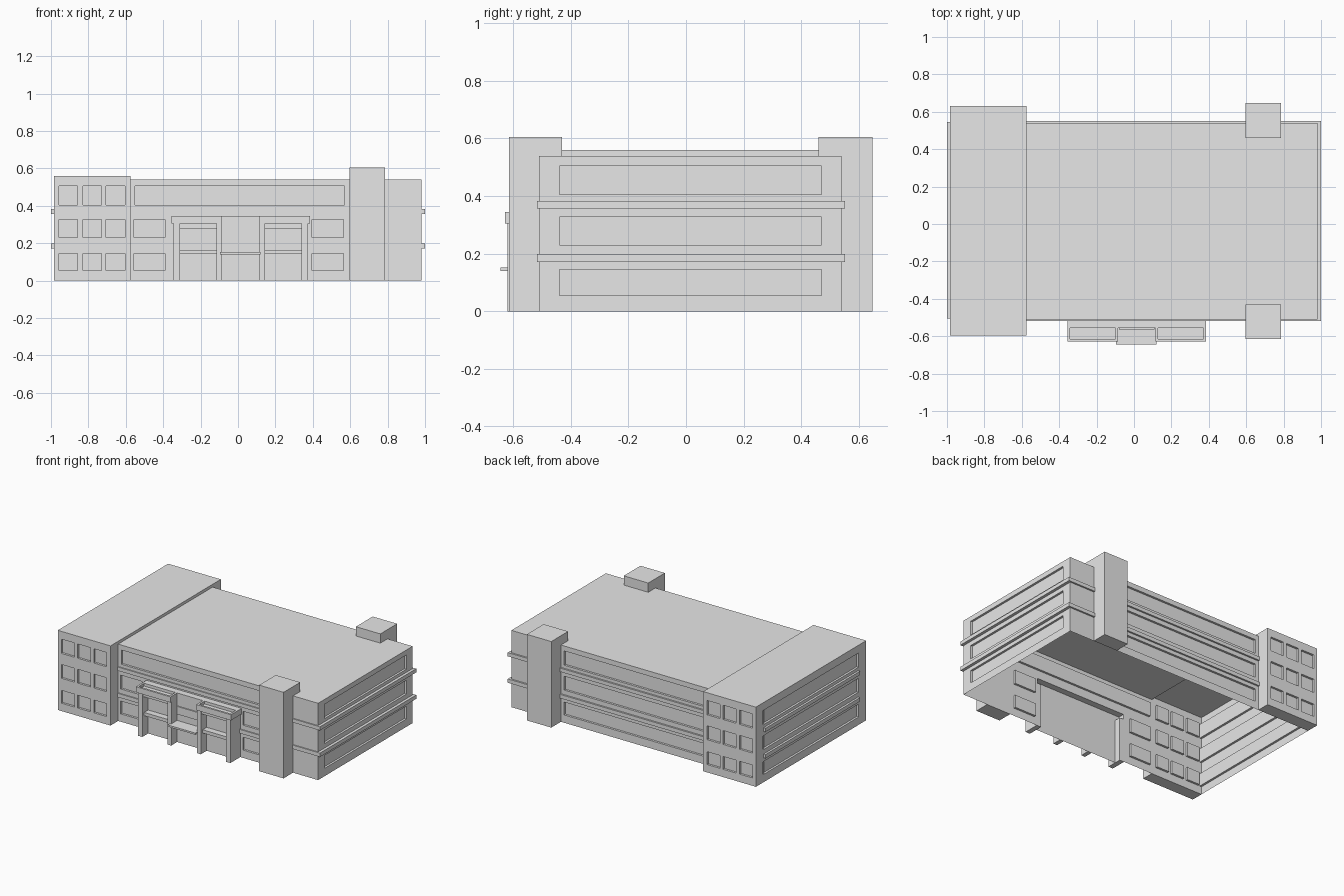
import bpy
import bmesh
from mathutils import Vector

cube = bpy.data.objects.get("Cube")
if cube:
    bpy.data.objects.remove(cube, do_unlink=True)

grey = bpy.data.materials.new("light_grey")
grey.use_nodes = True
grey.diffuse_color = (0.8, 0.8, 0.8, 1)
grey.node_tree.nodes["Principled BSDF"].inputs["Base Color"].default_value = (0.8, 0.8, 0.8, 1)

# Main dimensions
LEFT, RIGHT, WING = -0.985, 0.98, -0.575
FRONT, BACK = -0.51, 0.54
WING_FRONT, WING_BACK = -0.595, 0.63
ROOF, WING_ROOF = 0.54, 0.56
FLOORS = [(0.055, 0.145), (0.23, 0.327), (0.405, 0.505)]
RECESS = 0.015


def finish(name, bm):
    mesh = bpy.data.meshes.new(name)
    bm.to_mesh(mesh)
    bm.free()
    mesh.materials.append(grey)
    obj = bpy.data.objects.new(name, mesh)
    bpy.context.collection.objects.link(obj)
    return obj


def quad(bm, points, facing):
    """Add one face turned toward the given direction."""
    face = bm.faces.new([bm.verts.new(p) for p in points])
    face.normal_update()
    if face.normal.dot(Vector(facing)) < 0:
        face.normal_flip()


def box(name, x, y, z):
    bm = bmesh.new()
    bmesh.ops.create_cube(bm, size=1)
    for v in bm.verts:
        v.co = [lo + (c + 0.5) * (hi - lo) for c, (lo, hi) in zip(v.co, (x, y, z))]
    return finish(name, bm)


def slab(name, x, y, z, up=1):
    """Single flat horizontal surface."""
    bm = bmesh.new()
    quad(bm, [(x[0], y[0], z), (x[1], y[0], z), (x[1], y[1], z), (x[0], y[1], z)], (0, 0, up))
    return finish(name, bm)


def wall(name, axis, at, out, span, z, panels=()):
    """Wall along an axis; panels (a0, a1, z0, z1, depth) are pushed inward by depth."""
    def point(a, h, depth=0):
        off = at - out * depth
        return Vector((a, off, h)) if axis == "x" else Vector((off, a, h))

    facing = point(0, 0, -1) - point(0, 0)
    bm = bmesh.new()
    cuts_a = sorted(set(span) | {v for p in panels for v in p[:2]})
    cuts_z = sorted(set(z) | {v for p in panels for v in p[2:4]})
    for a0, a1 in zip(cuts_a, cuts_a[1:]):
        for z0, z1 in zip(cuts_z, cuts_z[1:]):
            a, h = (a0 + a1) / 2, (z0 + z1) / 2
            if any(p[0] < a < p[1] and p[2] < h < p[3] for p in panels):
                continue
            quad(bm, [point(a0, z0), point(a1, z0), point(a1, z1), point(a0, z1)], facing)
    bmesh.ops.remove_doubles(bm, verts=bm.verts, dist=0.0001)
    for a0, a1, z0, z1, depth in panels:
        corners = [(a0, z0), (a1, z0), (a1, z1), (a0, z1)]
        quad(bm, [point(*c, depth) for c in corners], facing)
        centre = point((a0 + a1) / 2, (z0 + z1) / 2)
        for c, d in zip(corners, corners[1:] + corners[:1]):
            if c[1] == d[1] == z[0]:
                continue  # open at ground level
            inward = centre - (point(*c) + point(*d)) / 2
            quad(bm, [point(*c), point(*d), point(*d, depth), point(*c, depth)],
                 inward if depth > 0 else -inward)
    return finish(name, bm)


def strips(a0, a1):
    return [(a0, a1, lo, hi, RECESS) for lo, hi in FLOORS]


# Main shell, open underneath
front_panels = [(a, b, lo, hi, RECESS) for a, b in ((-0.555, -0.39), (0.395, 0.565))
                for lo, hi in FLOORS[:2]]
front_panels += [(-0.55, 0.57, *FLOORS[2], RECESS), (-0.345, 0.375, 0, 0.345, -0.045)]
wall("front_wall", "x", FRONT, -1, (WING, RIGHT), (0, ROOF), front_panels)
wall("back_wall", "x", BACK, 1, (WING, RIGHT), (0, ROOF), strips(-0.55, 0.57))
wall("left_end_wall", "y", RIGHT, 1, (FRONT, BACK), (0, ROOF), strips(-0.44, 0.47))
wall("right_end_wall", "y", LEFT, -1, (WING_FRONT, WING_BACK), (0, WING_ROOF), strips(-0.51, 0.55))
slab("main_roof", (WING, RIGHT), (FRONT, BACK), ROOF)

# Taller wing with a grid of windows on both ends
wing_x = (LEFT, WING)
wing_windows = [(a, a + 0.1, lo, hi, RECESS) for a in (-0.957, -0.83, -0.705) for lo, hi in FLOORS]
slab("wing_roof", wing_x, (WING_FRONT, WING_BACK), WING_ROOF)
wall("wing_roof_step", "y", WING, 1, (FRONT, BACK), (ROOF, WING_ROOF))
for side, outer, inner, out in (("front", WING_FRONT, FRONT, -1), ("back", WING_BACK, BACK, 1)):
    span = tuple(sorted((outer, inner)))
    wall(f"wing_{side}_wall", "x", outer, out, wing_x, (0, WING_ROOF), wing_windows)
    wall(f"wing_{side}_inner_wall", "x", inner, out, wing_x, (0, WING_ROOF), wing_windows)
    wall(f"wing_{side}_return", "y", WING, 1, span, (0, WING_ROOF))
    slab(f"wing_{side}_underside", wing_x, span, 0, -1)

# Ledges between floors
for level, z in (("lower", (0.171, 0.198)), ("upper", (0.357, 0.383))):
    box(f"{level}_left_ledge", (RIGHT, 1.0), (-0.518, 0.552), z)
    box(f"{level}_right_ledge", (-1.0, LEFT), (-0.505, 0.545), z)
    box(f"{level}_back_ledge", (WING, RIGHT), (BACK, 0.552), z)
    runs = [(WING, -0.345), (0.375, RIGHT)] if level == "lower" else [(WING, RIGHT)]
    for i, run in enumerate(runs):
        box(f"{level}_front_ledge_{i + 1}", run, (-0.518, FRONT), z)

# Stair towers whose caps overhang the roof
for side, outer, inner, cap in (("front", -0.615, FRONT, -0.43), ("back", 0.647, BACK, 0.46)):
    profile = [(outer, 0), (inner, 0), (inner, ROOF), (cap, ROOF), (cap, 0.605), (outer, 0.605)]
    bm = bmesh.new()
    face = bm.faces.new([bm.verts.new((0.595, y, z)) for y, z in profile])
    extruded = bmesh.ops.extrude_face_region(bm, geom=[face])["geom"]
    moved = [v for v in extruded if isinstance(v, bmesh.types.BMVert)]
    bmesh.ops.translate(bm, verts=moved, vec=(0.19, 0, 0))
    bmesh.ops.recalc_face_normals(bm, faces=bm.faces)
    finish(f"{side}_tower", bm)

# Entrance bays, mirrored about the entrance centre
MID, FACE = 0.015, -0.555
for side, s in (("left", 1), ("right", -1)):
    def bx(a, b):
        return tuple(sorted((MID + s * a, MID + s * b)))
    box(f"{side}_bay_outer_pier", bx(0.325, 0.36), (-0.62, FRONT), (0, 0.31))
    box(f"{side}_bay_inner_pier", bx(0.1, 0.13), (-0.62, FACE), (0, 0.31))
    box(f"{side}_bay_head", bx(0.13, 0.325), (-0.61, FACE), (0.28, 0.31))
    box(f"{side}_bay_mid_rail", bx(0.13, 0.325), (-0.6, FACE), (0.142, 0.165))
    box(f"{side}_bay_roof", bx(0.1, 0.36), (-0.62, FACE), (0.31, 0.325))
    # Parapet rim
    box(f"{side}_bay_front_rim", bx(0.1, 0.37), (-0.628, -0.614), (0.305, 0.345))
    box(f"{side}_bay_outer_rim", bx(0.356, 0.37), (-0.614, FRONT), (0.305, 0.345))
    box(f"{side}_bay_inner_rim", bx(0.1, 0.114), (-0.614, FACE), (0.305, 0.345))

# Balcony and central panel
box("balcony_slab", (-0.095, 0.12), (-0.645, FACE), (0.14, 0.152))
box("balcony_panel", (-0.08, 0.11), (-0.563, FACE), (0.2, 0.255))
